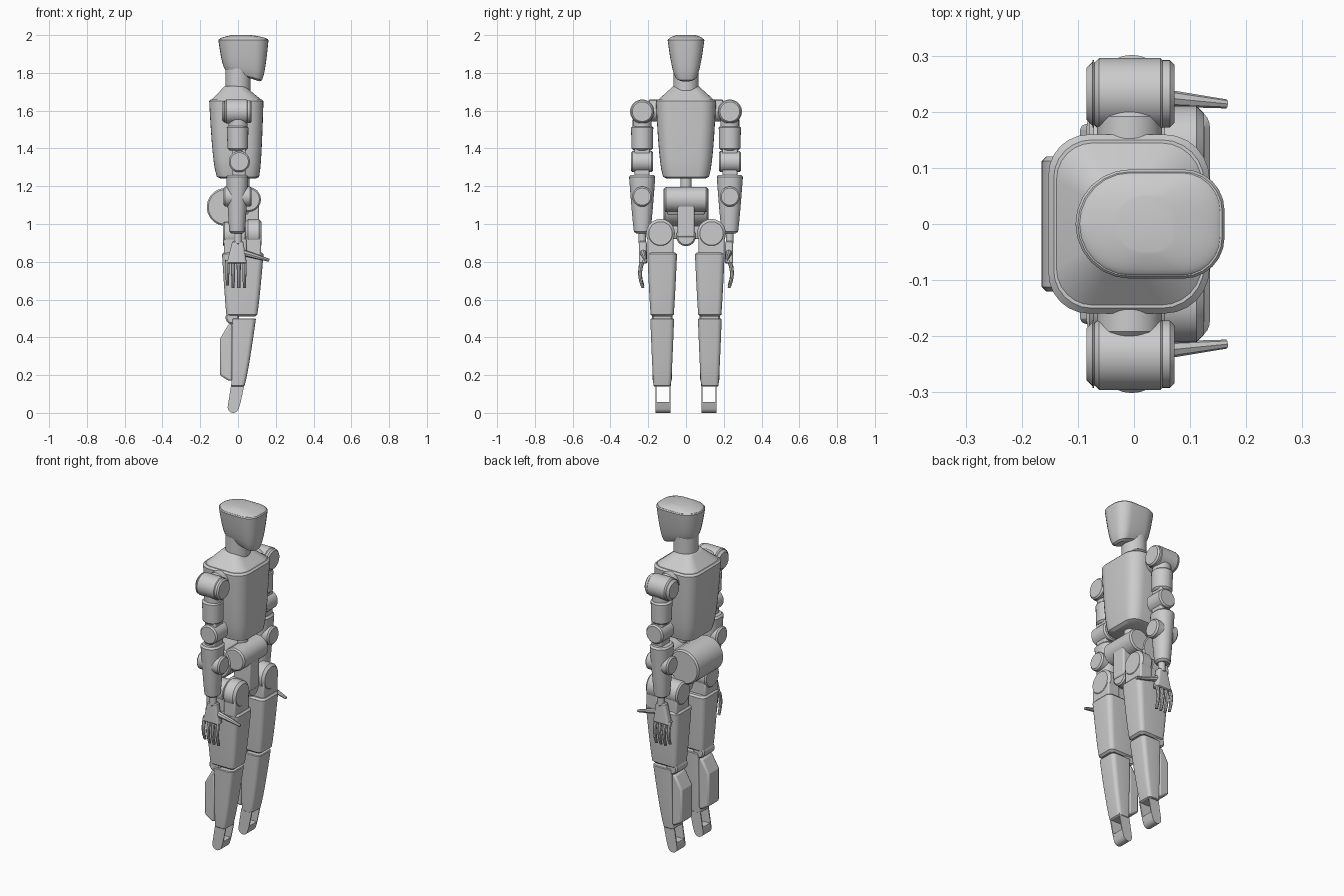
import bpy, bmesh, math
from mathutils import Vector

cube = bpy.data.objects.get("Cube")
if cube:
    bpy.data.objects.remove(cube)

grey = bpy.data.materials.new("plain grey")
grey.use_nodes = True
grey.diffuse_color = (.6, .6, .6, 1)
grey.node_tree.nodes["Principled BSDF"].inputs["Base Color"].default_value = grey.diffuse_color
parts = []


def build(name, rings, bevel=0):
    """Bridge matching rings of points, cap both ends and add the part."""
    bm = bmesh.new()
    rings = [[bm.verts.new(point) for point in ring] for ring in rings]
    for lower, upper in zip(rings, rings[1:]):
        for i in range(len(lower)):
            bm.faces.new((lower[i - 1], lower[i], upper[i], upper[i - 1]))
    bm.faces.new(rings[0])
    bm.faces.new(rings[-1])
    bmesh.ops.recalc_face_normals(bm, faces=bm.faces)
    mesh = bpy.data.meshes.new(name)
    bm.to_mesh(mesh)
    bm.free()
    mesh.materials.append(grey)
    part = bpy.data.objects.new(name, mesh)
    bpy.context.collection.objects.link(part)
    if bevel:
        modifier = part.modifiers.new("Bevel", "BEVEL")
        modifier.width, modifier.segments, modifier.limit_method = bevel, 2, "ANGLE"
    parts.append(part)


def rounded_ring(x_back, x_front, half, z, tilt, centre, back, front, steps=6):
    """Rounded rectangle; back and front give the corner radius as a share of the half width."""
    ring = []
    for quarter, (sx, sy) in enumerate(((1, 1), (-1, 1), (-1, -1), (1, -1))):
        radius = min((front if sx > 0 else back) * half, (x_front - x_back) * .49)
        corner_x = x_front - radius if sx > 0 else x_back + radius
        for k in range(steps + 1):
            angle = (quarter + k / steps) * math.pi / 2
            x = corner_x + radius * math.cos(angle)
            y = centre + sy * (half - radius) + radius * math.sin(angle)
            ring.append((x, y, z + tilt * (x - x_back) / (x_front - x_back)))
    return ring


def shell(name, bottom, top, centre=0, back=.6, front=.6, ease=1, lip=.01, tilt=0, bands=10):
    """Panel swelling from bottom to top; each end is (z, x back, x front, half width)."""
    bottom, top = Vector(bottom), Vector(top)
    rings = []

    def add(t, inset):
        section = bottom.lerp(top, t ** ease)
        z = bottom[0] + (top[0] - bottom[0]) * t
        rings.append(rounded_ring(section[1] + inset, section[2] - inset, section[3] - inset,
                                  z, tilt * (1 - t), centre, back, front))

    margin = lip / (top[0] - bottom[0])
    add(0, lip)
    for band in range(bands + 1):
        add(margin + (1 - margin * 2) * band / bands, 0)
    add(1, lip)
    build(name, rings)


def drum(name, axis, centre, start, end, radius, chamfer=.008, sides=40):
    """Chamfered cylinder; centre lists the other two coordinates in order."""
    rings = []
    for along, size in ((start, radius - chamfer), (start + chamfer, radius),
                        (end - chamfer, radius), (end, radius - chamfer)):
        ring = []
        for i in range(sides):
            angle = i * math.tau / sides
            point = [centre[0] + size * math.cos(angle), centre[1] + size * math.sin(angle)]
            point.insert("xyz".index(axis), along)
            ring.append(point)
        rings.append(ring)
    build(name, rings)


def prism(name, outline, centre, half, bevel=0):
    """Side outline in x and z, pushed across y."""
    build(name, [[(x, y, z) for x, z in outline] for y in (centre - half, centre + half)], bevel)


def block(name, x_range, z_range, centre, half):
    (back, front), (low, high) = x_range, z_range
    prism(name, ((back, low), (front, low), (front, high), (back, high)), centre, half, .008)


def digit(name, start, end, thick, thin, bow=0, joints=4, sides=8):
    """Tapered finger from start to end, bowed sideways."""
    start, end = Vector(start), Vector(end)
    across = (end - start).cross(Vector((0, 1, 0))).normalized()
    other = (end - start).cross(across).normalized()
    rings = []
    for joint in range(joints + 1):
        t = joint / joints
        middle = start.lerp(end, t) + Vector((0, bow * math.sin(math.pi * t), 0))
        size = thick + (thin - thick) * t
        rings.append([middle + size * (across * math.cos(a) + other * math.sin(a))
                      for a in (math.tau * i / sides for i in range(sides))])
    build(name, rings)


# Head and neck
shell("head", (1.81, -.06, .12, .045), (1.98, -.105, .162, .098),
      back=1, front=.75, ease=.5, lip=.005, tilt=-.055)
shell("crown", (1.975, -.1, .157, .093), (2, -.03, .07, .05), back=1, front=.75, ease=2, lip=.001)
drum("neck", "z", (0, 0), 1.7, 1.83, .067)

# Torso with sloping shoulders
shell("torso", (1.24, -.1, .105, .11), (1.66, -.153, .135, .16), back=.45, front=.5, ease=.4)
shell("collar", (1.655, -.143, .127, .15), (1.73, -.07, .035, .067), back=.45, front=.5, lip=.002)

# Waist and pelvis
drum("waist_drum", "y", (-.065, 1.09), -.12, .12, .1)
drum("front_waist_drum", "y", (.055, 1.13), -.115, .115, .066)
block("waist_bridge", (-.06, .055), (1.05, 1.17), 0, .1)
drum("spine_post", "z", (.03, 0), 1.17, 1.26, .03)
block("pelvis_column", (0, .11), (.93, 1.15), 0, .045)
drum("pelvis_joint", "x", (0, .935), -.02, .105, .052)
block("pelvis_crossbar", (-.01, .07), (.92, .99), 0, .12)

for side, sign in (("left", 1), ("right", -1)):
    # Shoulder, upper arm and elbow
    arm = sign * .232
    drum(side + "_shoulder", "x", (arm, 1.595), -.07, .055, .064)
    drum(side + "_shoulder_front_cap", "x", (arm, 1.595), .04, .072, .06)
    drum(side + "_shoulder_back_cap", "x", (arm, 1.595), -.085, -.06, .06, .014)
    drum(side + "_shoulder_axle", "y", (-.008, 1.6), *sorted((sign * .13, sign * .2)), .058)
    drum(side + "_shoulder_swivel", "z", (0, arm), 1.5, 1.56, .05)
    shell(side + "_upper_arm", (1.39, -.055, .053, .056), (1.52, -.06, .055, .059), arm, .95, .95)
    block(side + "_elbow_link", (-.03, .04), (1.24, 1.42), arm, .04)
    drum(side + "_elbow", "y", (.007, 1.33), arm - .058, arm + .058, .056)

    # Forearm with its roll motor, and the wrist
    shell(side + "_forearm", (.95, -.045, .035, .042), (1.26, -.063, .055, .07), arm, .9, .9, ease=.8)
    drum(side + "_forearm_motor", "x", (arm, 1.145), -.076, .072, .053)
    drum(side + "_wrist", "z", (0, arm), .89, .96, .02)

    # Hand
    palm = sign * .228
    shell(side + "_palm", (.79, -.06, .046, .022), (.91, -.03, .028, .02), palm, lip=.005)
    for index, finger in enumerate(("little", "ring", "middle", "index")):
        x = -.056 + .03 * index
        tip = .675 if finger == "little" else .66
        digit(f"{side}_{finger}_finger", (x, palm, .81), (x, palm, tip), .012, .008, sign * .016)
    digit(side + "_thumb", (.02, palm, .85), (.165, sign * .214, .808), .018, .008)

    # Hip motors and their mounts
    hip = sign * .135
    drum(side + "_rear_hip", "x", (hip, .945), -.08, .045, .066)
    drum(side + "_front_hip", "x", (hip, .95), .04, .125, .076, .014)
    block(side + "_rear_hip_mount", (-.075, .045), (.82, .945), hip, .06)
    block(side + "_front_hip_mount", (.045, .122), (.82, .95), hip, .068)

    # Thigh, knee and lower leg
    leg = sign * .126
    shell(side + "_thigh", (.51, -.06, .1, .06), (.85, -.085, .136, .079), leg, .4, .4, ease=.8)
    drum(side + "_knee", "y", (-.03, .505), leg - .055, leg + .055, .036)
    shell(side + "_shin", (.14, -.035, .033, .046), (.5, -.03, .095, .063),
          leg, .2, .4, ease=.8, lip=.004)
    prism(side + "_calf", ((-.05, .17), (-.096, .2), (-.096, .39), (-.05, .47), (-.03, .47), (-.03, .17)),
          leg, .052, .012)

    # Ankle fork with an open middle, and the rounded toe bar
    ankle = sign * .122
    toe = [(-.025 + .03 * math.cos(a), .03 - .03 * math.sin(a))
           for a in (.3 + (math.pi - .3) * i / 8 for i in range(9))]
    for label, offset in (("inner", -.037), ("outer", .037)):
        prism(f"{side}_{label}_ankle_plate", [(-.036, .15), (.034, .15), (.015, .06)] + toe,
              ankle + sign * offset, .003)
    prism(side + "_foot", [(-.047, .058), (.014, .058)] + toe, ankle, .036)

# Smooth the curved surfaces and keep the edges crisp
bpy.ops.object.select_all(action="DESELECT")
for part in parts:
    part.select_set(True)
bpy.context.view_layer.objects.active = parts[0]
bpy.ops.object.shade_smooth_by_angle(angle=math.radians(28))
